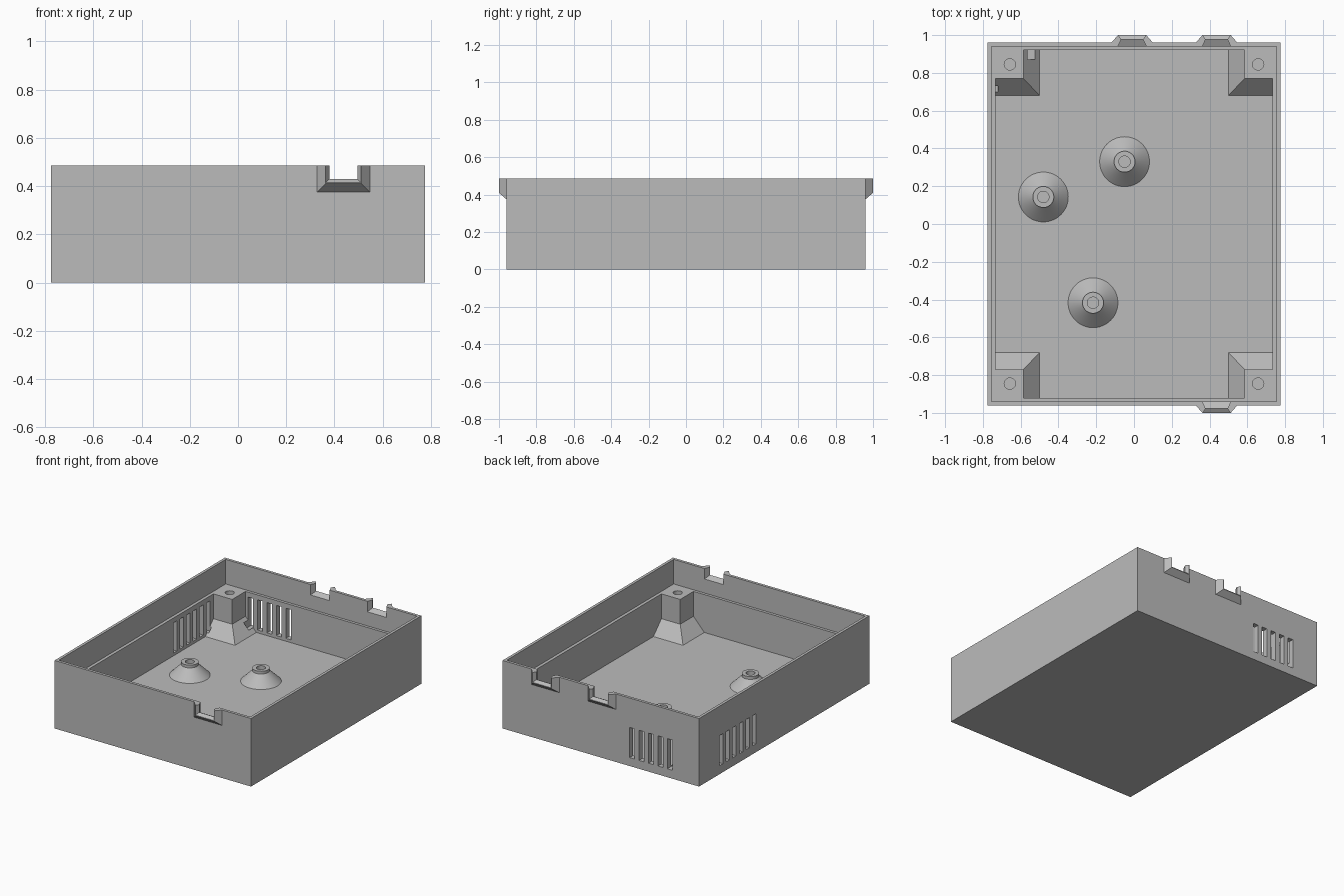
import bpy, bmesh, math
from mathutils import Matrix

if "Cube" in bpy.data.objects:
    bpy.data.objects.remove(bpy.data.objects["Cube"])

grey = bpy.data.materials.new("light_grey")
grey.diffuse_color = (0.5, 0.5, 0.5, 1)
grey.use_nodes = True
grey.node_tree.nodes["Principled BSDF"].inputs["Base Color"].default_value = grey.diffuse_color


def make(name, bm):
    bmesh.ops.recalc_face_normals(bm, faces=bm.faces)
    mesh = bpy.data.meshes.new(name)
    bm.to_mesh(mesh)
    bm.free()
    mesh.materials.append(grey)
    ob = bpy.data.objects.new(name, mesh)
    bpy.context.collection.objects.link(ob)
    return ob


def loft(name, rings):
    """Closed solid through a list of matching point loops."""
    bm = bmesh.new()
    loops = [[bm.verts.new(p) for p in r] for r in rings]
    for a, b in zip(loops, loops[1:]):
        for i in range(len(a)):
            j = (i + 1) % len(a)
            bm.faces.new((a[i], a[j], b[j], b[i]))
    bm.faces.new(loops[0])
    bm.faces.new(loops[-1])
    return make(name, bm)


def rect_z(x0, x1, y0, y1, z):
    return [(x0, y0, z), (x1, y0, z), (x1, y1, z), (x0, y1, z)]


def rect_y(cx, hw, z0, z1, y):
    return [(cx - hw, y, z0), (cx + hw, y, z0), (cx + hw, y, z1), (cx - hw, y, z1)]


def box(name, x0, x1, y0, y1, z0, z1):
    return loft(name, [rect_z(x0, x1, y0, y1, z0), rect_z(x0, x1, y0, y1, z1)])


def cylinder(name, x, y, r, z0, z1):
    bm = bmesh.new()
    bmesh.ops.create_cone(bm, cap_ends=True, segments=32, radius1=r, radius2=r,
                          depth=z1 - z0, matrix=Matrix.Translation((x, y, (z0 + z1) / 2)))
    return make(name, bm)


def combine(target, tool, op):
    """Apply a boolean and remove the tool."""
    mod = target.modifiers.new(op, 'BOOLEAN')
    mod.operation, mod.object, mod.solver = op, tool, 'EXACT'
    bpy.context.view_layer.objects.active = target
    bpy.ops.object.modifier_apply(modifier=mod.name)
    bpy.data.objects.remove(tool)


TOP, LEDGE, FLOOR = 0.485, 0.31, 0.04

# outer tray with its cable port tabs
tray = box("tray", -0.775, 0.775, -0.96, 0.96, 0, TOP)
ports = [(0.437, -1), (0.437, 1), (-0.01, 1)]
for cx, s in ports:
    tab = loft("tab", [rect_y(cx, 0.13, 0.355, TOP, s * 0.94),
                       rect_y(cx, 0.11, 0.375, TOP, s * 0.96),
                       rect_y(cx, 0.075, 0.41, TOP, s * 1.0)])
    combine(tray, tab, 'UNION')

# hollow inside with a stepped lip
combine(tray, box("cavity", -0.733, 0.733, -0.92, 0.92, FLOOR, 0.6), 'DIFFERENCE')
combine(tray, box("lip", -0.755, 0.755, -0.94, 0.94, LEDGE, 0.6), 'DIFFERENCE')

# hourglass openings through the tabs
for cx, s in ports:
    cut = loft("port", [rect_y(cx, 0.08, 0.405, 0.6, s * 0.93),
                        rect_y(cx, 0.058, 0.43, 0.6, s * 0.977),
                        rect_y(cx, 0.076, 0.412, 0.6, s * 1.004)])
    combine(tray, cut, 'DIFFERENCE')

# flared corner screw posts
for sx in (-1, 1):
    for sy in (-1, 1):
        def ring(x, y, z):
            return rect_z(sx * 0.745, sx * x, sy * 0.93, sy * y, z)
        post = loft("post", [ring(0.495, 0.675, FLOOR - 0.005), ring(0.585, 0.77, 0.133),
                             ring(0.585, 0.77, LEDGE)])
        combine(tray, post, 'UNION')
        combine(tray, cylinder("screw_hole", sx * 0.657, sy * 0.845, 0.03, 0.06, 0.4), 'DIFFERENCE')

# vent slots in the back and left walls
for i in range(5):
    x = -0.545 + 0.0745 * i
    combine(tray, box("vent", x - 0.02, x + 0.02, 0.87, 1.0, 0.06, 0.275), 'DIFFERENCE')
for i in range(6):
    y = 0.71 - 0.0745 * i
    combine(tray, box("vent", -0.8, -0.72, y - 0.02, y + 0.02, 0.06, 0.275), 'DIFFERENCE')

# conical standoffs on the floor
profile = [(0.132, FLOOR), (0.056, 0.115), (0.056, 0.135), (0.03, 0.135), (0.03, 0.06), (0, 0.06)]
objects = [tray]
for n, (x, y) in enumerate([(-0.05, 0.33), (-0.48, 0.143), (-0.217, -0.417)]):
    bm = bmesh.new()
    pts = [bm.verts.new((x + r, y, z)) for r, z in profile]
    edges = [bm.edges.new(e) for e in zip(pts, pts[1:])]
    bmesh.ops.spin(bm, geom=pts + edges, cent=(x, y, 0), axis=(0, 0, 1),
                   angle=2 * math.pi, steps=48)
    bmesh.ops.remove_doubles(bm, verts=bm.verts, dist=0.0005)
    objects.append(make(f"standoff_{n + 1}", bm))

# smooth round parts, keep edges sharp
for ob in objects:
    bpy.ops.object.select_all(action='DESELECT')
    ob.select_set(True)
    bpy.context.view_layer.objects.active = ob
    bpy.ops.object.shade_smooth_by_angle(angle=math.radians(25))
